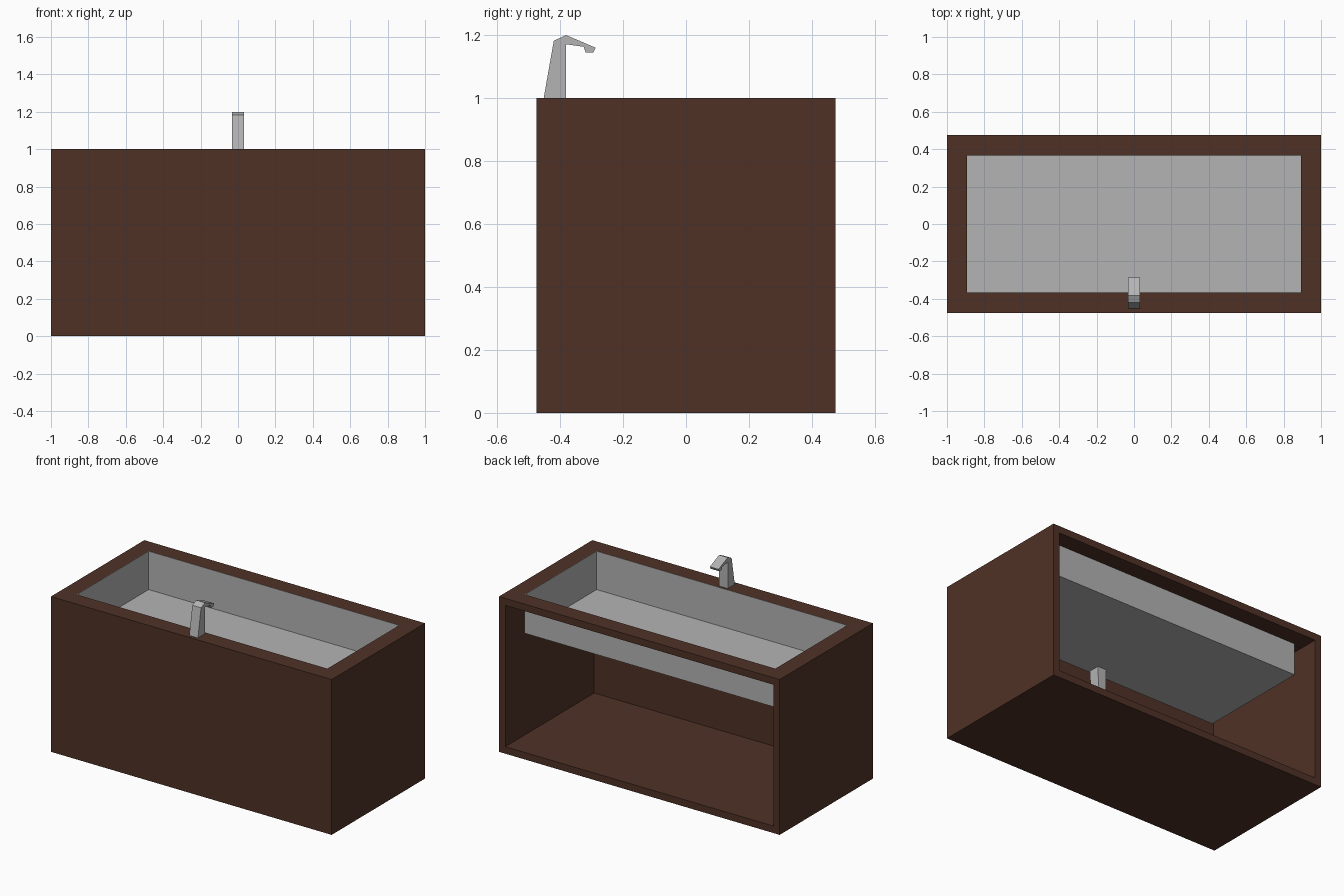
import bpy, bmesh

if "Cube" in bpy.data.objects:
    bpy.data.objects.remove(bpy.data.objects["Cube"])


def material(name, rgb):
    m = bpy.data.materials.new(name)
    m.diffuse_color = (*rgb, 1)
    m.use_nodes = True
    m.node_tree.nodes["Principled BSDF"].inputs["Base Color"].default_value = m.diffuse_color
    return m


wood = material("dark_wood", (0.078, 0.031, 0.019))
steel = material("grey_steel", (0.456, 0.456, 0.456))


def finish(name, bm, mat):
    bmesh.ops.recalc_face_normals(bm, faces=bm.faces)
    mesh = bpy.data.meshes.new(name)
    bm.to_mesh(mesh)
    bm.free()
    obj = bpy.data.objects.new(name, mesh)
    bpy.context.collection.objects.link(obj)
    mesh.materials.append(mat)
    return obj


def box_bm(lo, hi):
    bm = bmesh.new()
    bmesh.ops.create_cube(bm, size=1)
    for v in bm.verts:
        v.co = [lo[i] if v.co[i] < 0 else hi[i] for i in range(3)]
    return bm


W, D, H, T = 1.0, 0.475, 1.0, 0.045      # cabinet half width, half depth, height, wall
BX, BY, BZ = 0.894, 0.367, 0.752         # basin half sizes and floor height

# Cabinet: a box hollowed out through the back, with an opening in the top
cabinet = finish("cabinet", box_bm((-W, -D, 0), (W, D, H)), wood)
cutters = {
    "interior_cutter": ((-W + T, -D + T, T), (W - T, D + 0.2, H - T)),
    "basin_cutter": ((-BX, -BY, 0.6), (BX, BY, H + 0.2)),
}
for name, (lo, hi) in cutters.items():
    cutter = finish(name, box_bm(lo, hi), wood)
    cutter.hide_render = True
    cutter.hide_viewport = True
    cutter.display_type = 'WIRE'
    mod = cabinet.modifiers.new(name, 'BOOLEAN')
    mod.operation = 'DIFFERENCE'
    mod.solver = 'EXACT'
    mod.object = cutter

# Basin: thin open-topped tray hanging in the opening
e = 0.001
bm = box_bm((-BX + e, -BY + e, BZ), (BX - e, BY - e, H))
top = [f for f in bm.faces if f.calc_center_median().z > H - 0.01]
bmesh.ops.delete(bm, geom=top, context='FACES_ONLY')
basin = finish("basin", bm, steel)
shell = basin.modifiers.new("thin_wall", 'SOLIDIFY')
shell.thickness = 0.003
shell.offset = 0

# Tap: side profile (y, z) extruded across x
profile = [(-0.452, 1.0), (-0.42, 1.182), (-0.381, 1.2), (-0.287, 1.16),
           (-0.295, 1.144), (-0.319, 1.144), (-0.325, 1.163),
           (-0.381, 1.171), (-0.381, 1.0)]
bm = bmesh.new()
face = bm.faces.new([bm.verts.new((-0.031, y, z)) for y, z in profile])
ext = bmesh.ops.extrude_face_region(bm, geom=[face])
bmesh.ops.translate(bm, vec=(0.062, 0, 0),
                    verts=[g for g in ext["geom"] if isinstance(g, bmesh.types.BMVert)])
finish("tap", bm, steel)

# Drain stub under the basin, slightly tapered
bm = box_bm((-0.031, -0.355, 0.6), (0.031, -0.284, BZ - 0.001))
for v in bm.verts:
    if v.co.z < 0.65:
        v.co.x *= 0.85
finish("drain_stub", bm, steel)
